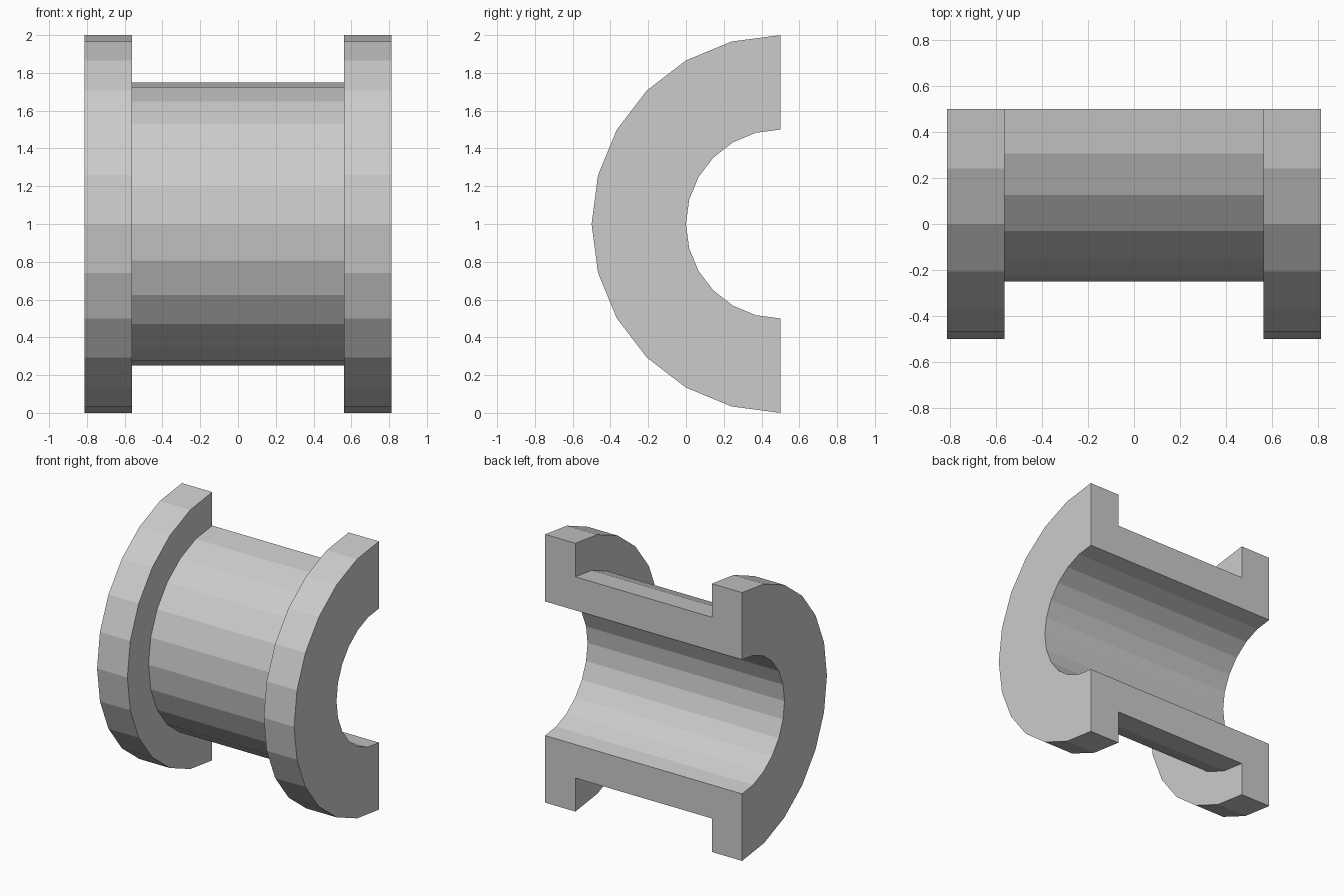
import bpy, bmesh, math

if "Cube" in bpy.data.objects:
    bpy.data.objects.remove(bpy.data.objects["Cube"])

SEGMENTS = 12           # facets over the half turn
AXIS_Y, AXIS_Z = 0.5, 1.0
END, STEP = 0.8125, 0.5625          # flange outer and inner positions
BORE, SLEEVE, FLANGE = 0.5, 0.75, 1.0

# Cross-section (x, radius): bore, flange, sleeve, flange
profile = [(-END, BORE), (-END, FLANGE), (-STEP, FLANGE), (-STEP, SLEEVE),
           (STEP, SLEEVE), (STEP, FLANGE), (END, FLANGE), (END, BORE)]

bm = bmesh.new()

# Sweep the section half a turn around the x axis, bulging to the front
rings = []
for i in range(SEGMENTS + 1):
    a = math.pi * i / SEGMENTS
    rings.append([bm.verts.new((x, AXIS_Y - r * math.sin(a), AXIS_Z + r * math.cos(a)))
                  for x, r in profile])

n = len(profile)
for r0, r1 in zip(rings, rings[1:]):
    for j in range(n):
        k = (j + 1) % n
        # end and step faces, bore, sleeve and flange rims
        bm.faces.new((r0[j], r0[k], r1[k], r1[j]))

# Flat cut faces at the back
bm.faces.new(rings[0])
bm.faces.new(rings[-1])
bmesh.ops.recalc_face_normals(bm, faces=bm.faces[:])

mesh = bpy.data.meshes.new("half_flanged_bushing")
bm.to_mesh(mesh)
bm.free()
bushing = bpy.data.objects.new("half_flanged_bushing", mesh)
bpy.context.collection.objects.link(bushing)
